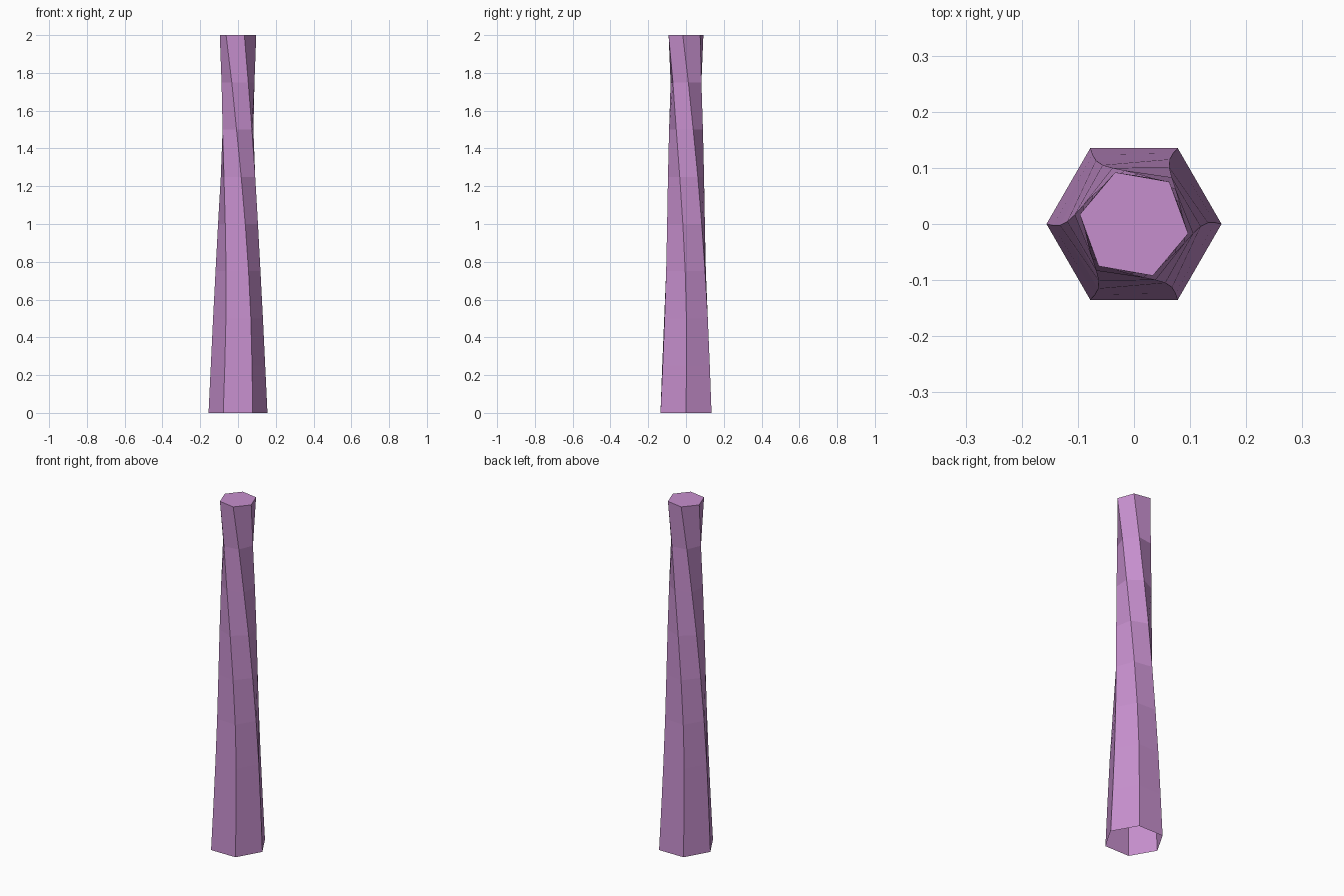
import bpy
import bmesh
from math import cos, sin, radians

cube = bpy.data.objects.get("Cube")
if cube:
    bpy.data.objects.remove(cube, do_unlink=True)

SIDES = 6
HEIGHT = 2.0
# Radius and twist (degrees) at evenly spaced heights
RADII = [0.156, 0.144, 0.132, 0.119, 0.107, 0.097, 0.09, 0.088, 0.098]
TWIST = [0, 1, 1, -2, -9, -20, -35, -52, -70]


def make_material(name, color):
    mat = bpy.data.materials.new(name)
    mat.use_nodes = True
    mat.diffuse_color = color
    mat.node_tree.nodes["Principled BSDF"].inputs["Base Color"].default_value = color
    return mat


def add_ring(bm, radius, twist, z):
    angles = [radians(twist + i * 360 / SIDES) for i in range(SIDES)]
    return [bm.verts.new((radius * cos(a), radius * sin(a), z)) for a in angles]


# Twisted tapering column: open at the bottom, capped at the top
bm = bmesh.new()
step = HEIGHT / (len(RADII) - 1)
rings = [add_ring(bm, r, t, i * step) for i, (r, t) in enumerate(zip(RADII, TWIST))]
for low, high in zip(rings, rings[1:]):
    for i in range(SIDES):
        j = (i + 1) % SIDES
        bm.faces.new((low[i], low[j], high[j], high[i]))
bm.faces.new(rings[-1])

mesh = bpy.data.meshes.new("twisted_column")
bm.to_mesh(mesh)
bm.free()
mesh.materials.append(make_material("soft purple", (0.565, 0.275, 0.61, 1)))
column = bpy.data.objects.new("twisted_column", mesh)
bpy.context.collection.objects.link(column)
